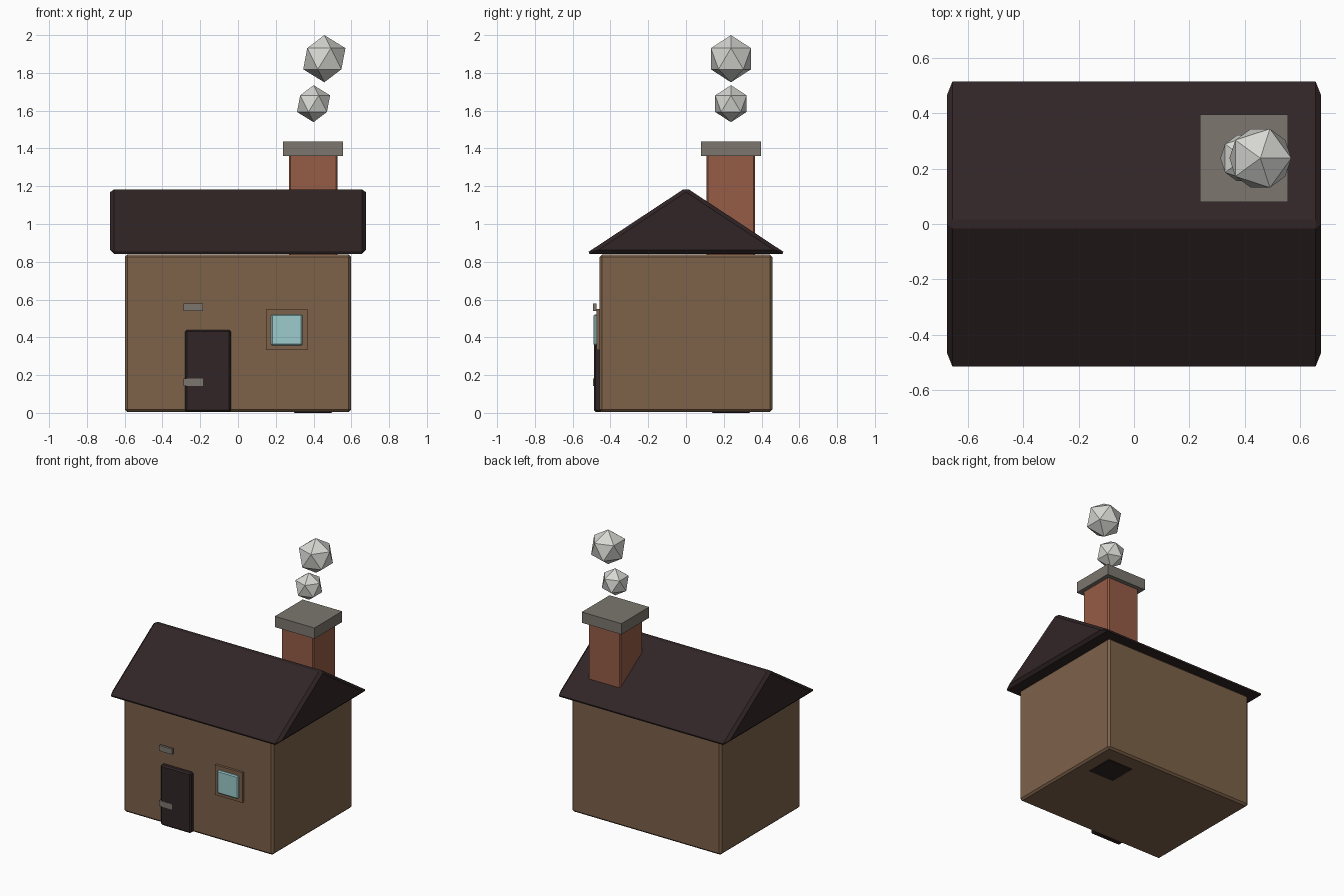
import bpy

if "Cube" in bpy.data.objects:
    bpy.data.objects.remove(bpy.data.objects["Cube"])


def material(name, rgb):
    """Flat material from 0-255 sRGB values, stored as linear."""
    lin = [((c / 255 + 0.055) / 1.055) ** 2.4 for c in rgb]
    m = bpy.data.materials.new(name)
    m.diffuse_color = (*lin, 1)
    m.use_nodes = True
    m.node_tree.nodes["Principled BSDF"].inputs["Base Color"].default_value = m.diffuse_color
    return m


TAN = material("tan_wall", (125, 98, 74))
DARK = material("dark_brown", (49, 37, 38))
BRICK = material("brick_red", (150, 92, 70))
STONE = material("stone_grey", (124, 118, 110))
SMOKE = material("smoke_white", (214, 214, 210))
GLASS = material("glass_teal", (156, 203, 204))


def mesh_object(name, verts, faces, mat, bevel=0):
    me = bpy.data.meshes.new(name)
    me.from_pydata(verts, [], faces)
    me.materials.append(mat)
    ob = bpy.data.objects.new(name, me)
    bpy.context.collection.objects.link(ob)
    if bevel:
        mod = ob.modifiers.new("bevel", 'BEVEL')
        mod.width = bevel
        mod.segments = 1
        mod.limit_method = 'NONE'
    return ob


def box(name, x, y, z, mat, bevel=0):
    """Box from (min, max) ranges on each axis."""
    verts = [(a, b, c) for a in x for b in y for c in z]
    faces = [(0, 1, 3, 2), (4, 6, 7, 5), (0, 4, 5, 1),
             (2, 3, 7, 6), (0, 2, 6, 4), (1, 5, 7, 3)]
    return mesh_object(name, verts, faces, mat, bevel)


def around(c, size):
    return (c - size / 2, c + size / 2)


# Walls
box("walls", (-0.598, 0.598), (-0.457, 0.457), (0.004, 0.839), TAN, 0.013)

# Gabled roof: a triangular prism with bevelled edges
W, Y, Z0, Z1 = 0.677, 0.532, 0.842, 1.193
roof_verts = [(x, y, z) for x in (-W, W)
              for y, z in ((-Y, Z0), (Y, Z0), (0, Z1))]
mesh_object("roof", roof_verts,
            [(0, 2, 1), (3, 4, 5), (0, 1, 4, 3), (1, 2, 5, 4), (2, 0, 3, 5)],
            DARK, 0.02)

# Chimney, its cap and the hearth plate showing under the floor
CX, CY = 0.398, 0.238
box("chimney", around(CX, 0.257), around(CY, 0.257), (0.6, 1.37), BRICK, 0.008)
box("chimney_cap", around(CX, 0.317), around(CY, 0.317), (1.359, 1.437), STONE)
box("hearth_base", around(CX, 0.235), around(CY, 0.235), (0, 0.1), DARK, 0.02)

# Door with handle, and the small plate above it
box("door", (-0.281, -0.038), (-0.488, -0.44), (0.004, 0.44), DARK, 0.01)
for name, z in (("door_handle", 0.162), ("door_plate", 0.56)):
    box(name, around(-0.237, 0.104), (-0.492, -0.475), around(z, 0.04), STONE)

# Window frame and pane
box("window_frame", around(0.258, 0.218), (-0.475, -0.44), around(0.441, 0.217), TAN)
box("window_pane", around(0.258, 0.165), (-0.49, -0.45), around(0.439, 0.165), GLASS, 0.007)

# Smoke puffs: twenty-sided balls
for name, x, z, r in (("smoke_puff_small", 0.40, 1.637, 0.098),
                      ("smoke_puff_large", 0.457, 1.875, 0.125)):
    bpy.ops.mesh.primitive_ico_sphere_add(subdivisions=1, radius=r,
                                          location=(x, CY, z))
    puff = bpy.context.object
    puff.name = name
    puff.data.materials.append(SMOKE)
